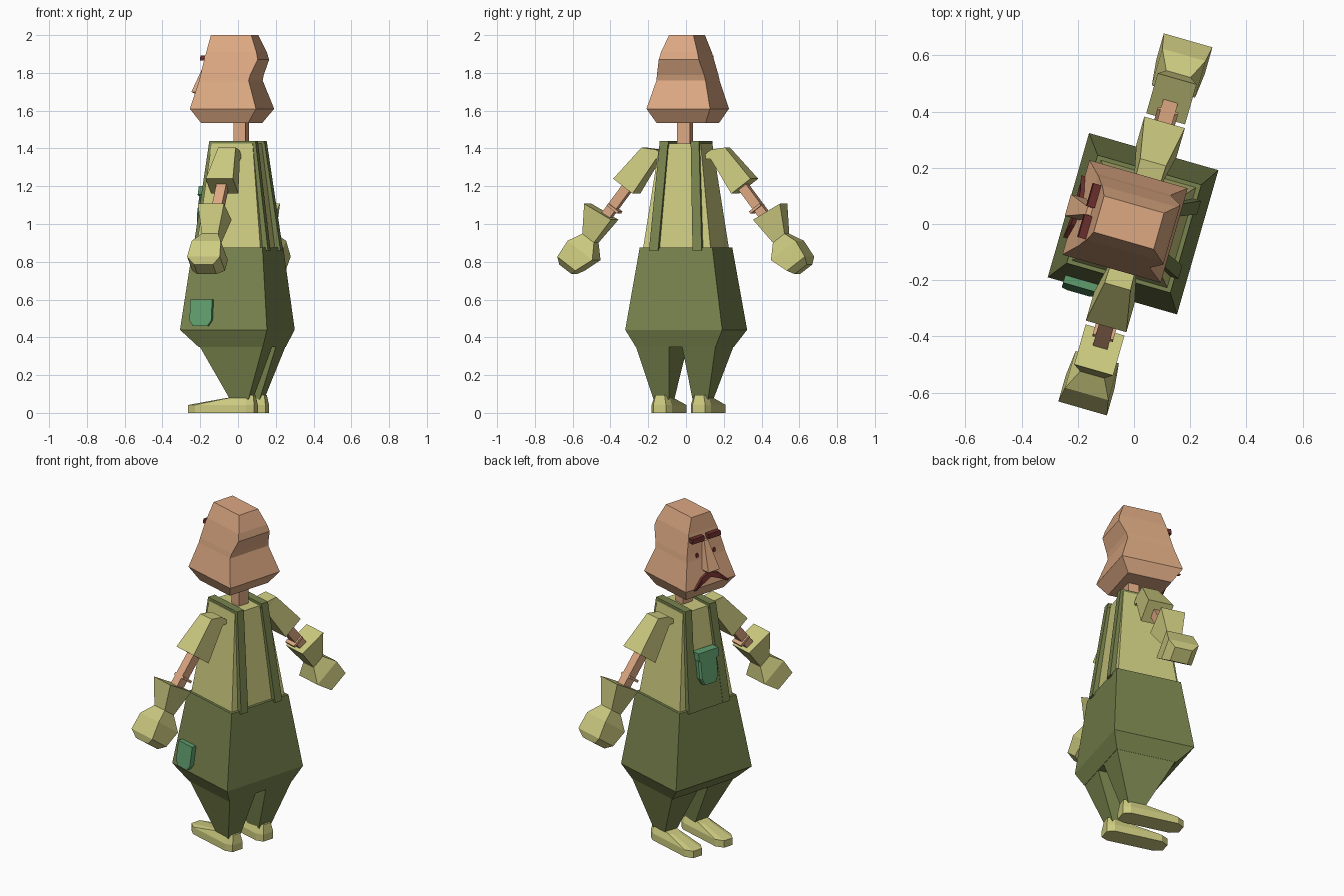
import bpy, bmesh, math
from mathutils import Matrix, Vector

# The figure is built facing -y, then turned on the spot
TURN = Matrix.Rotation(math.radians(-106), 4, 'Z')


def material(name, r, g, b):
    m = bpy.data.materials.new(name)
    lin = [((c / 255 + 0.055) / 1.055) ** 2.4 for c in (r, g, b)]
    m.diffuse_color = (*lin, 1)
    return m


SKIN = material("skin", 220, 168, 130)
CLOTH = material("pale olive cloth", 205, 203, 128)
OVERALL = material("olive overalls", 120, 131, 77)
POCKET = material("green pocket", 94, 156, 108)
HAIR = material("dark red hair", 106, 46, 44)


def loft(name, rings, mat):
    """Skin a list of equal-length point rings and cap both ends."""
    bm = bmesh.new()
    loops = [[bm.verts.new(TURN @ Vector(p)) for p in ring] for ring in rings]
    n = len(loops[0])
    for a, b in zip(loops, loops[1:]):
        for i in range(n):
            bm.faces.new((a[i], a[(i + 1) % n], b[(i + 1) % n], b[i]))
    bm.faces.new(loops[0][::-1])
    bm.faces.new(loops[-1])
    bmesh.ops.recalc_face_normals(bm, faces=bm.faces)
    me = bpy.data.meshes.new(name)
    bm.to_mesh(me)
    bm.free()
    me.materials.append(mat)
    ob = bpy.data.objects.new(name, me)
    bpy.context.collection.objects.link(ob)
    return ob


def rect(z, x0, x1, y0, y1):
    return [(x0, y0, z), (x1, y0, z), (x1, y1, z), (x0, y1, z)]


def stack(name, levels, mat, s=1):
    """Tower of rectangles; s = -1 mirrors it left to right."""
    return loft(name, [[(x * s, y, z) for x, y, z in rect(*l)] for l in levels], mat)


def lerp_table(z, table):
    for (za, a), (zb, b) in zip(table, table[1:]):
        if za <= z <= zb:
            return a + (b - a) * (z - za) / (zb - za)
    return table[-1][1]


def chest(z):
    return 0.113 + (1.44 - z) * 0.137


def face(z):
    return lerp_table(z, [(1.535, -0.16), (1.61, -0.215), (1.76, -0.175), (1.87, -0.155), (2.0, -0.13)])


# Torso and trousers
stack("shirt", [(0.84, -0.19, 0.19, -0.18, 0.18), (1.425, -0.113, 0.113, -0.113, 0.113)], CLOTH)
stack("trousers", [(0.35, -0.22, 0.22, -0.155, 0.20), (0.44, -0.267, 0.267, -0.243, 0.236),
                   (0.875, -0.2, 0.2, -0.192, 0.192)], OVERALL)
stack("bib", [(0.86, -0.13, 0.13, -chest(0.86) - 0.012, -0.15),
              (1.19, -0.1, 0.1, -chest(1.19) - 0.012, -0.12)], OVERALL)

# Chest pocket, following the slope of the bib
outline = [(-0.065, 1.19), (0.065, 1.19), (0.065, 1.05), (0.045, 1.01), (-0.045, 1.01), (-0.065, 1.05)]
loft("chest_pocket", [[(x * k, -chest(z) - d, z) for x, z in outline]
                      for d, k in ((0.0, 1), (0.034, 1), (0.044, 0.85))], POCKET)
flap = [(-0.07, 1.2), (0.07, 1.2), (0.07, 1.155), (0, 1.135), (-0.07, 1.155)]
loft("chest_pocket_flap", [[(x, -chest(z) - d, z) for x, z in flap] for d in (0.0, 0.05)], POCKET)

# Side pocket on one hip
hip = [(-0.185, 0.6), (-0.065, 0.6), (-0.065, 0.49), (-0.085, 0.46), (-0.165, 0.46), (-0.185, 0.49)]
loft("hip_pocket", [[(0.267 - (z - 0.44) * 0.154 + d, y, z) for y, z in hip]
                    for d in (-0.01, 0.028)], POCKET)

# Neck
stack("neck", [(1.40, -0.035, 0.035, -0.015, 0.05), (1.56, -0.035, 0.035, -0.015, 0.05)], SKIN)

# Head: wide jaw, pinched nape, flat crown
stack("head", [(1.535, -0.135, 0.135, -0.165, 0.095), (1.61, -0.175, 0.175, -0.215, 0.149),
               (1.76, -0.135, 0.135, -0.175, 0.097), (1.79, -0.13, 0.13, -0.169, 0.105),
               (1.87, -0.11, 0.11, -0.155, 0.14), (1.91, -0.1, 0.1, -0.146, 0.13),
               (2.0, -0.067, 0.067, -0.13, 0.092)], SKIN)
stack("nose", [(1.68, -0.02, 0.02, -0.215, -0.16), (1.70, -0.04, 0.04, -0.245, -0.15),
               (1.86, -0.014, 0.014, -0.175, -0.14)], SKIN)

# Drooping moustache
tache = [(-0.115, 1.6, 1.612), (-0.06, 1.63, 1.662), (0, 1.655, 1.685), (0.06, 1.63, 1.662), (0.115, 1.6, 1.612)]
loft("moustache", [[(x, face(z) - d, z) for z, d in ((lo, -0.01), (lo, 0.015), (hi, 0.015), (hi, -0.01))]
                   for x, lo, hi in tache], HAIR)


# Arm sections: square rings across a slanted arm axis
def arm_ring(s, x, z, half_width, half_depth, across=(0.8, 0.6)):
    cx, cz = across
    return [(s * (x + a * cx * half_width), b * half_depth + 0.005, z + a * cz * half_width)
            for a, b in ((-1, -1), (1, -1), (1, 1), (-1, 1))]


def arm_part(name, s, sections, mat):
    loft(name, [arm_ring(s, *sec) for sec in sections], mat)


for s, side in ((1, "left"), (-1, "right")):
    # Straps over the shoulder, front and back
    for way, label in ((-1, "front"), (1, "back")):
        stack(f"{side}_{label}_strap",
              [(z, a, b, *sorted((way * (chest(z) - 0.03), way * (chest(z) + 0.014))))
               for z, a, b in ((0.86, 0.095, 0.145), (1.44, 0.062, 0.108))], OVERALL, s)
    stack(f"{side}_shoulder_strap", [(1.41, 0.062, 0.108, -0.12, 0.12),
                                     (1.44, 0.062, 0.108, -0.126, 0.126)], OVERALL, s)
    # Face details
    stack(f"{side}_eyebrow", [(1.865, 0.015, 0.1, -0.182, -0.14), (1.892, 0.015, 0.1, -0.178, -0.14)], HAIR, s)
    loft(f"{side}_eye", [[(s * 0.06 + 0.012 * math.cos(t), face(1.785 + 0.014 * math.sin(t)) - d,
                           1.785 + 0.014 * math.sin(t)) for t in [i * math.pi / 3 for i in range(6)]]
                         for d in (-0.004, 0.004)], HAIR)
    # Arm
    arm_part(f"{side}_sleeve", s, [(0.12, 1.37, 0.04, 0.045), (0.19, 1.375, 0.05, 0.048),
                                   (0.325, 1.2, 0.066, 0.075)], CLOTH)
    arm_part(f"{side}_forearm", s, [(0.3, 1.22, 0.026, 0.027), (0.5, 0.96, 0.026, 0.027)], SKIN)
    arm_part(f"{side}_wrist_band", s, [(0.388, 1.088, 0.036, 0.038), (0.396, 1.076, 0.036, 0.038)], SKIN)
    arm_part(f"{side}_glove", s, [(0.465, 1.065, 0.085, 0.072, (0.87, 0.5)), (0.525, 0.925, 0.04, 0.045),
                                  (0.56, 0.86, 0.085, 0.08), (0.632, 0.79, 0.062, 0.09),
                                  (0.648, 0.76, 0.042, 0.052)], CLOTH)
    # Leg
    stack(f"{side}_trouser_leg", [(0.07, 0.065, 0.15, 0.0, 0.1), (0.355, 0.035, 0.22, -0.15, 0.2)], OVERALL, s)
    # Shoe: chamfered sole with a wedge upper
    sole = [(-0.03, -0.235), (0.03, -0.235), (0.056, -0.19), (0.056, 0.09), (0.035, 0.13),
            (-0.035, 0.13), (-0.056, 0.09), (-0.056, -0.19)]
    loft(f"{side}_shoe", [[(s * (0.108 + x), y, z) for x, y in sole] for z in (0, 0.042)] +
         [[(s * (0.108 + x * 0.7), -0.05 + (y + 0.235) * 0.46 if y < 0 else y * 0.93,
            0.075 if y < 0 else 0.095) for x, y in sole]], CLOTH)
